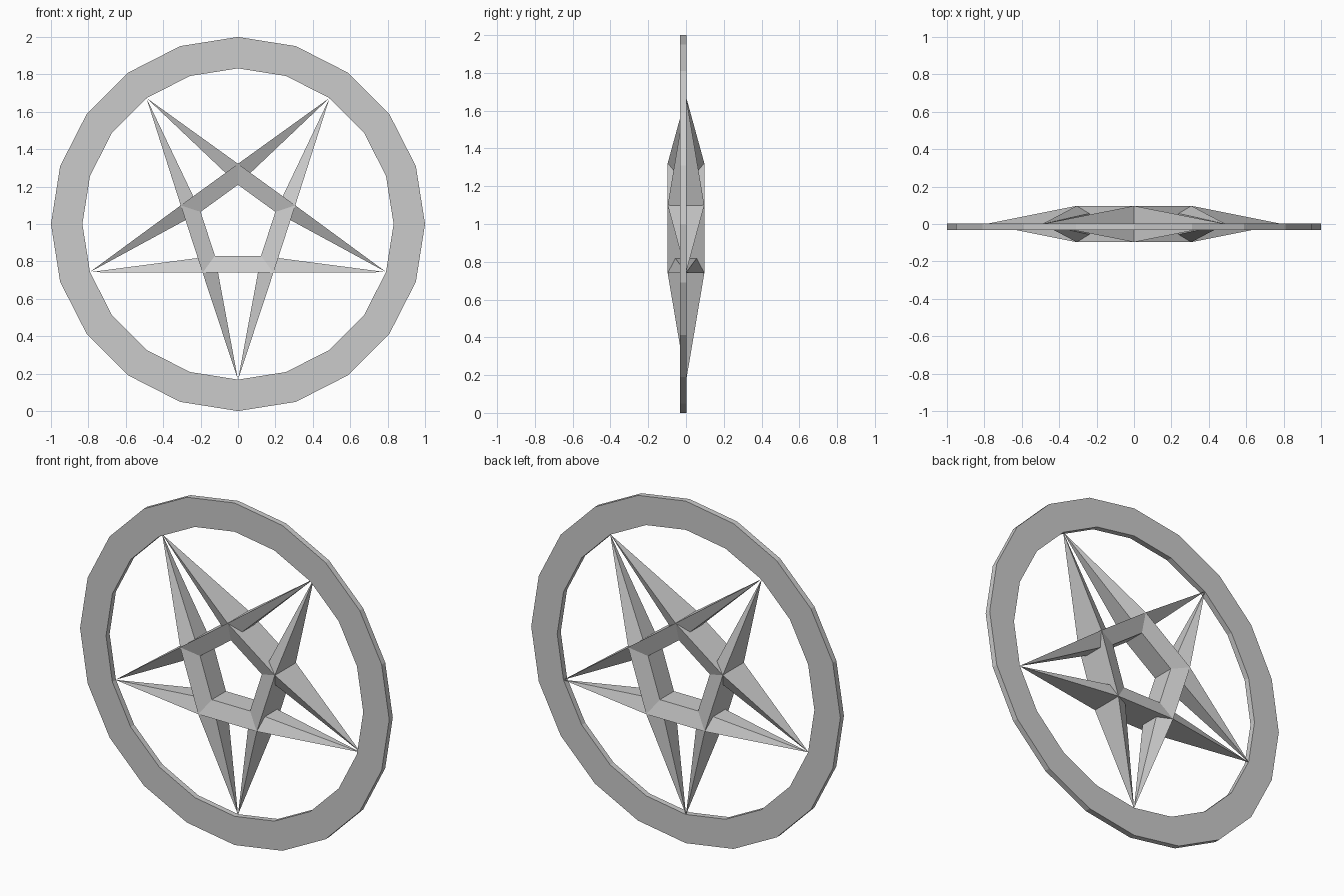
import bpy, bmesh
from math import sin, cos, pi, radians
from mathutils import Matrix, Vector

if "Cube" in bpy.data.objects:
    bpy.data.objects.remove(bpy.data.objects["Cube"])

CENTRE = Vector((0, 0, 1))


def finish(bm, name):
    bmesh.ops.recalc_face_normals(bm, faces=bm.faces)
    mesh = bpy.data.meshes.new(name)
    bm.to_mesh(mesh)
    bm.free()
    obj = bpy.data.objects.new(name, mesh)
    obj.location = CENTRE
    bpy.context.collection.objects.link(obj)
    return obj


# Flat 20-sided outer ring
bm = bmesh.new()
N = 20
loops = []
for r, y in ((1.0, -0.031), (1.0, 0.002), (0.832, 0.002), (0.832, -0.031)):
    loops.append([bm.verts.new((r * sin(2 * pi * i / N), y, r * cos(2 * pi * i / N)))
                  for i in range(N)])
for a, b in zip(loops, loops[1:] + loops[:1]):
    for i in range(N):
        j = (i + 1) % N
        bm.faces.new((a[i], a[j], b[j], b[i]))
finish(bm, "outer_ring")


def polar(r, degrees, y):
    a = radians(degrees)
    return Vector((r * sin(a), y, -r * cos(a)))


# Five faceted bars, each running tip to tip and thickest in the middle
for k in range(5):
    bm = bmesh.new()
    for s in (-1, 1):
        pts = [polar(0.834, 72 * s, 0)]
        for side in (-1, 1):
            pts.append(polar(0.322, 36 * s, 0.097 * side))
            pts.append(polar(0.21, 36 * s, 0.065 * side))
        for p in pts:
            bm.verts.new(p)
    bmesh.ops.convex_hull(bm, input=bm.verts)
    bmesh.ops.dissolve_limit(bm, angle_limit=radians(1), verts=bm.verts, edges=bm.edges)
    bmesh.ops.transform(bm, matrix=Matrix.Rotation(radians(72 * k), 4, 'Y'), verts=bm.verts)
    finish(bm, f"star_bar_{k + 1}")
